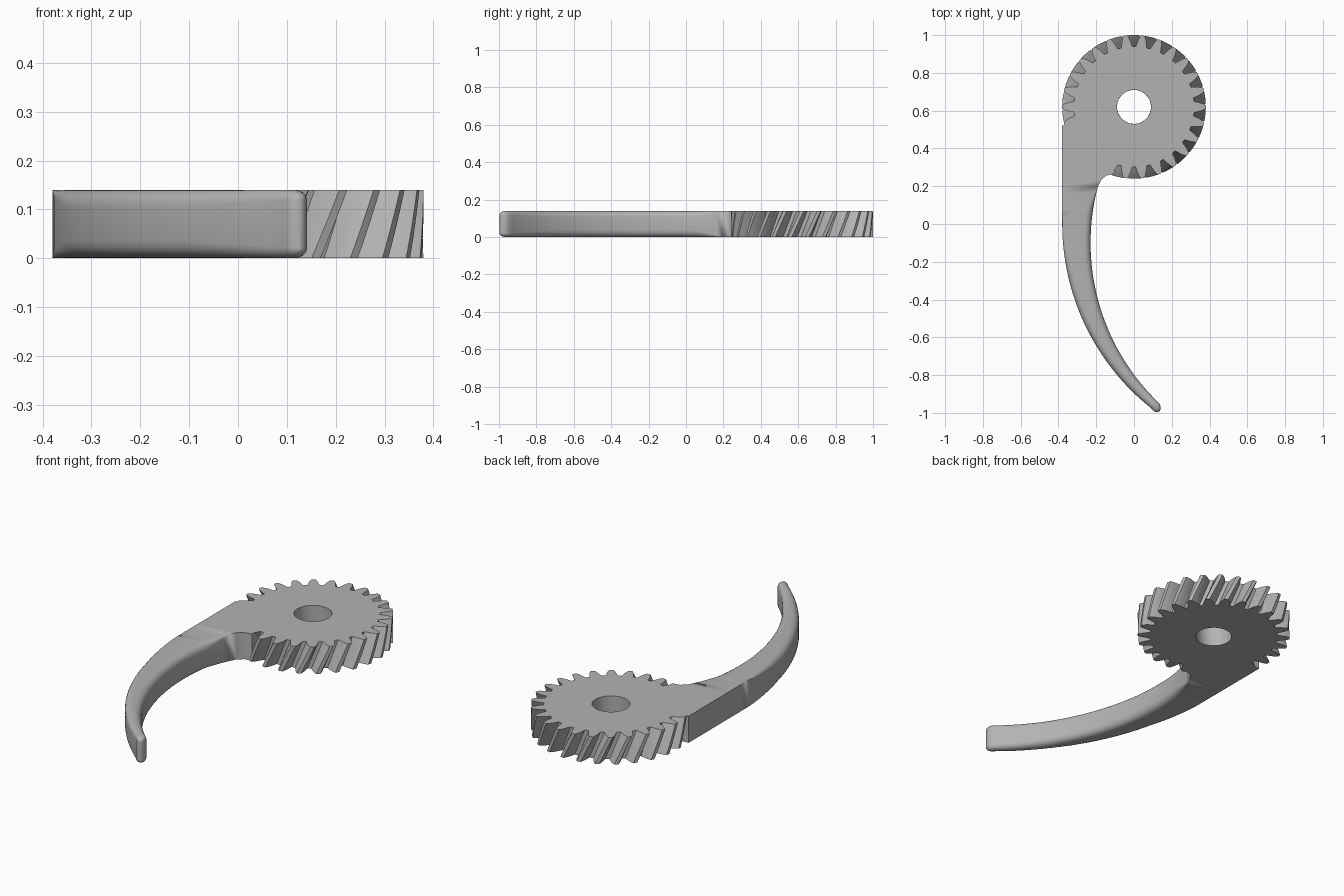
import bpy, bmesh, math
from mathutils import Vector

if "Cube" in bpy.data.objects:
    bpy.data.objects.remove(bpy.data.objects["Cube"])

H = 0.14                      # thickness
CY = 0.62                     # gear centre (y)
TEETH, TWIST = 26, 0.17

grey = bpy.data.materials.new("plain_grey")
grey.diffuse_color = (0.45, 0.45, 0.45, 1)
grey.use_nodes = True
grey.node_tree.nodes["Principled BSDF"].inputs["Base Color"].default_value = grey.diffuse_color


def make(name, bm):
    bmesh.ops.remove_doubles(bm, verts=bm.verts, dist=1e-4)
    bmesh.ops.recalc_face_normals(bm, faces=bm.faces)
    me = bpy.data.meshes.new(name)
    bm.to_mesh(me)
    bm.free()
    me.materials.append(grey)
    ob = bpy.data.objects.new(name, me)
    bpy.context.collection.objects.link(ob)
    return ob


def bridge(bm, a, b):
    n = len(a)
    for i in range(n):
        j = (i + 1) % n
        bm.faces.new((a[i], a[j], b[j], b[i]))


# Helical gear with bore
half_tooth = [(-.09, .319), (-.076, .335), (-.0604, .353), (-.043, .368), (-.026, .38)]
tooth = half_tooth + [(0, .38)] + [(-a, r) for a, r in reversed(half_tooth)]
pitch = 2 * math.pi / TEETH
profile = [(math.pi / 2 + (k + .5) * pitch + a, r) for k in range(TEETH) for a, r in tooth]
bm = bmesh.new()
outer, inner = [], []
LAYERS = 6
for l in range(LAYERS + 1):
    f = l / LAYERS
    tw = TWIST * (f - 1)
    outer.append([bm.verts.new((r * math.cos(a + tw), CY + r * math.sin(a + tw), H * f))
                  for a, r in profile])
    if l in (0, LAYERS):
        inner.append([bm.verts.new((.09 * math.cos(a + tw), CY + .09 * math.sin(a + tw), H * f))
                      for a, r in profile])
for l in range(LAYERS):
    bridge(bm, outer[l], outer[l + 1])
bridge(bm, outer[-1], inner[1])
bridge(bm, outer[0], inner[0])
# bore wall uses untwisted pairing: shift the lower ring by the closest whole step
n = len(profile)
top_angles = [math.atan2(v.co.y - CY, v.co.x) for v in inner[1]]
bridge(bm, inner[0], inner[1])
gear = make("helical_gear", bm)


# Curved arm: lofted sections with edge fillets
def section(bm, L, R, rl, rr, z_in=0):
    L, R = Vector(L), Vector(R)
    d = (R - L).normalized()
    pts = []
    N = 5
    lo, hi = z_in, H - z_in
    corners = [(R, d, rr, lo, -1, -90), (R, d, rr, hi, 1, 0),
               (L, -d, rl, hi, 1, 90), (L, -d, rl, lo, -1, 180)]
    for p, out, r, z, s, start in corners:
        for k in range(N + 1):
            t = math.radians(start + 90 * k / N)
            q = p + out * r * (abs(math.cos(t)) - 1)
            pts.append(bm.verts.new((q.x, q.y, z + s * r * (abs(math.sin(t)) - 1))))
    return pts


bm = bmesh.new()
sections = [section(bm, L, R, 0, 0) for L, R in [
    ((-.38, .522), (-.30, .522)), ((-.38, .35), (-.10, .33)),
    ((-.38, .285), (-.105, .265)), ((-.38, .25), (-.145, .257)),
    ((-.38, .225), (-.172, .235))]]
STEPS = 36
for i in range(STEPS + 1):
    t = i / STEPS
    s = t * (.2 + .9 * 1.245)                 # outer edge: straight, then arc
    if s < .2:
        L = (-.38, .2 - s)
    else:
        a = (s - .2) / 1.245
        L = (.865 - 1.245 * math.cos(a), -1.245 * math.sin(a))
    b = -.258 + t * (.811 + .258)             # inner edge arc
    R = (.943 - 1.173 * math.cos(b), -.1 - 1.173 * math.sin(b))
    w = (Vector(R) - Vector(L)).length
    rl = min(.035, max(0, (t - .13) * .15), w * .45)
    rr = min(.035, t * .3, w * .45)
    sections.append(section(bm, L, R, rl, rr))
# rounded tip
L, R = Vector(L), Vector(R)
mid, half = (L + R) / 2, (R - L) / 2
fwd = Vector((half.y, -half.x)).normalized()
for deg in (20, 40, 60, 75, 85):
    c, sn = math.cos(math.radians(deg)), math.sin(math.radians(deg))
    m = mid + fwd * .036 * sn
    sections.append(section(bm, m - half * c, m + half * c, rl * c, rr * c, .02 * (1 - c)))
for a, b in zip(sections, sections[1:]):
    bridge(bm, a, b)
bm.faces.new(sections[0])
bm.faces.new(sections[-1])
arm = make("curved_arm", bm)

# Fuse arm and gear into one lever
bpy.context.view_layer.objects.active = gear
gear.select_set(True)
mod = gear.modifiers.new("fuse", 'BOOLEAN')
mod.operation, mod.solver, mod.object = 'UNION', 'EXACT', arm
bpy.ops.object.modifier_apply(modifier=mod.name)
bpy.data.objects.remove(arm)
gear.name = "gear_lever"
bpy.ops.object.shade_smooth_by_angle(angle=math.radians(28))
